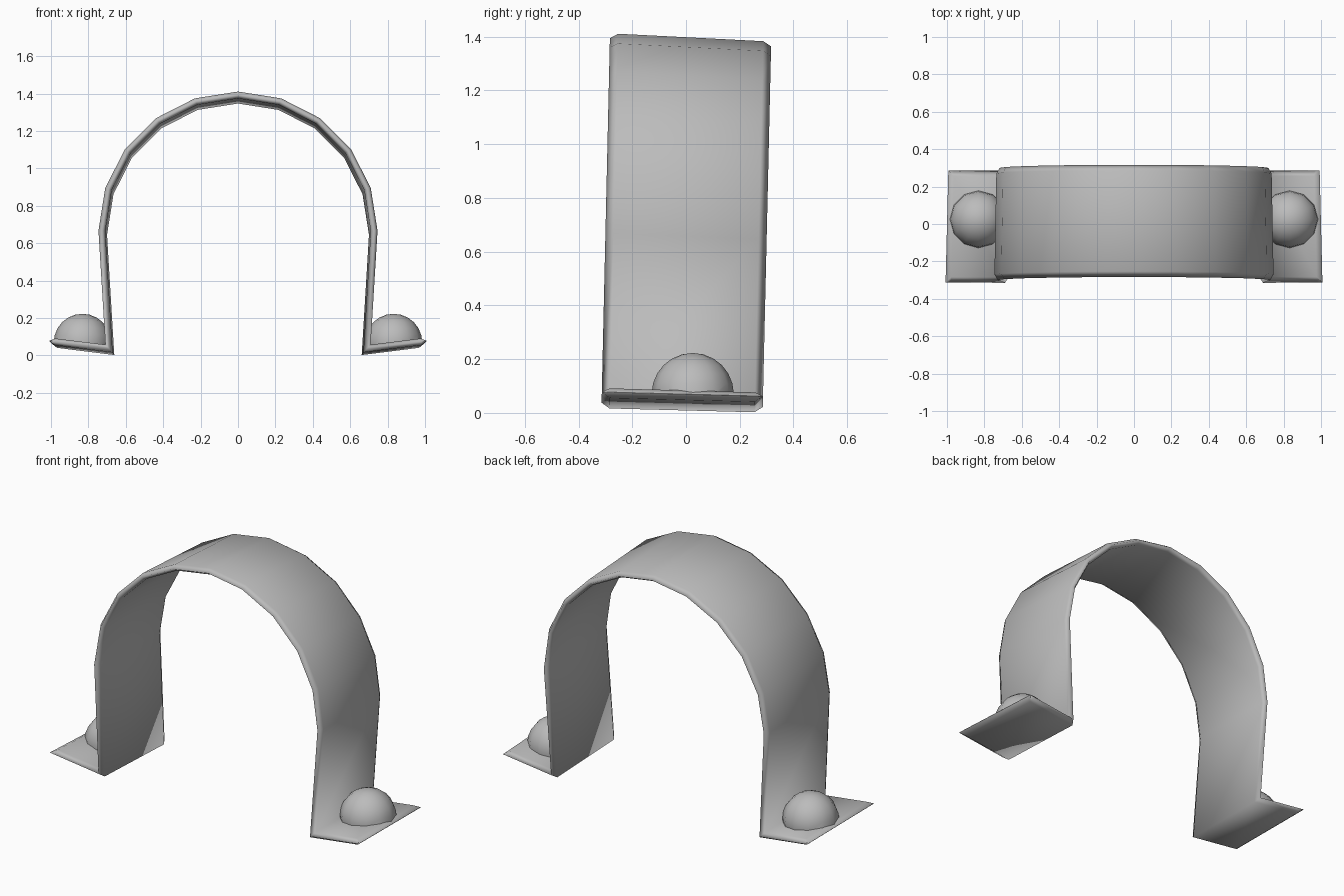
import bpy, bmesh, math
from mathutils import Vector

cube = bpy.data.objects.get("Cube")
if cube:
    bpy.data.objects.remove(cube, do_unlink=True)

# One plain grey metal
metal = bpy.data.materials.new("grey metal")
metal.use_nodes = True
GREY = (0.5, 0.5, 0.5, 1)
metal.diffuse_color = GREY
metal.node_tree.nodes["Principled BSDF"].inputs["Base Color"].default_value = GREY

RADIUS, ARCH_Z = 0.723, 0.656
HALF_WIDTH, HALF_THICK, LIP = 0.3, 0.018, 0.03
CORNER = Vector((0.685, 0.03))
FOOT_END = Vector((0.972, 0.066))
FOOT_TIP = Vector((1.0, 0.07))


def finish(name, bm):
    bmesh.ops.recalc_face_normals(bm, faces=bm.faces)
    for face in bm.faces:
        face.smooth = True
    mesh = bpy.data.meshes.new(name)
    bm.to_mesh(mesh)
    bm.free()
    mesh.materials.append(metal)
    obj = bpy.data.objects.new(name, mesh)
    bpy.context.collection.objects.link(obj)
    return obj


def lean(x, y, z):
    """Slight taper to the back and backward lean of the strap."""
    return (x * (1 - 0.025 * y),
            y - 0.015 + 0.023 * z,
            z - y * (0.026 + 0.018 * z))


# Centre line of the strap: right foot, arch, left foot
half = [FOOT_TIP, FOOT_END, CORNER]
half += [Vector((RADIUS * math.cos(math.radians(a)),
                 ARCH_Z + RADIUS * math.sin(math.radians(a))))
         for a in range(0, 90, 18)]
path = half + [Vector((0, ARCH_Z + RADIUS))]
path += [Vector((-p.x, p.y)) for p in reversed(half)]


def mitre(i):
    """Sideways offset at a path point, lengthened at bends."""
    before = (path[i] - path[i - 1]).normalized()
    after = (path[i + 1] - path[i]).normalized()
    n1 = Vector((before.y, -before.x))
    n2 = Vector((after.y, -after.x))
    n = (n1 + n2).normalized()
    return n * HALF_THICK / n.dot(n1)


# Strap: six-sided section with pointed lips, swept along the path
bm = bmesh.new()
rings = []
flat = HALF_WIDTH - LIP
for i, p in enumerate(path):
    if i in (0, len(path) - 1):
        off = Vector((0, 0.001))
        section = [(HALF_WIDTH - 0.002, 1), (HALF_WIDTH, 0), (HALF_WIDTH - 0.002, -1)]
    else:
        off = mitre(i)
        section = [(flat, 1), (HALF_WIDTH, 0), (flat, -1)]
    section += [(-y, -s) for y, s in section]
    ring = []
    for y, side in section:
        q = p + off * side
        ring.append(bm.verts.new(lean(q.x, y, q.y)))
    rings.append(ring)
# Match the end rings to the winding of their neighbours
rings[0] = rings[0] if mitre(1).y > 0 else [rings[0][k] for k in (2, 1, 0, 5, 4, 3)]
last = len(path) - 1
if mitre(last - 1).y < 0:
    rings[last] = [rings[last][k] for k in (2, 1, 0, 5, 4, 3)]
for a, b in zip(rings, rings[1:]):
    for k in range(6):
        j = (k + 1) % 6
        bm.faces.new((a[k], a[j], b[j], b[k]))
bm.faces.new(rings[0])
bm.faces.new(rings[last])
finish("strap", bm)

# Domed screw heads, cut off inside the feet
slope = (FOOT_END - CORNER).normalized()
for name, side in (("left_screw_head", 1), ("right_screw_head", -1)):
    bm = bmesh.new()
    bmesh.ops.create_uvsphere(bm, u_segments=12, v_segments=12, radius=0.153)
    normal = Vector((-slope.y * side, 0, slope.x))
    cut = bmesh.ops.bisect_plane(bm, geom=bm.verts[:] + bm.edges[:] + bm.faces[:],
                                 plane_co=(0, 0, -0.015), plane_no=normal,
                                 clear_inner=True)
    finish(name, bm).location = (0.832 * side, 0.025, 0.07)
